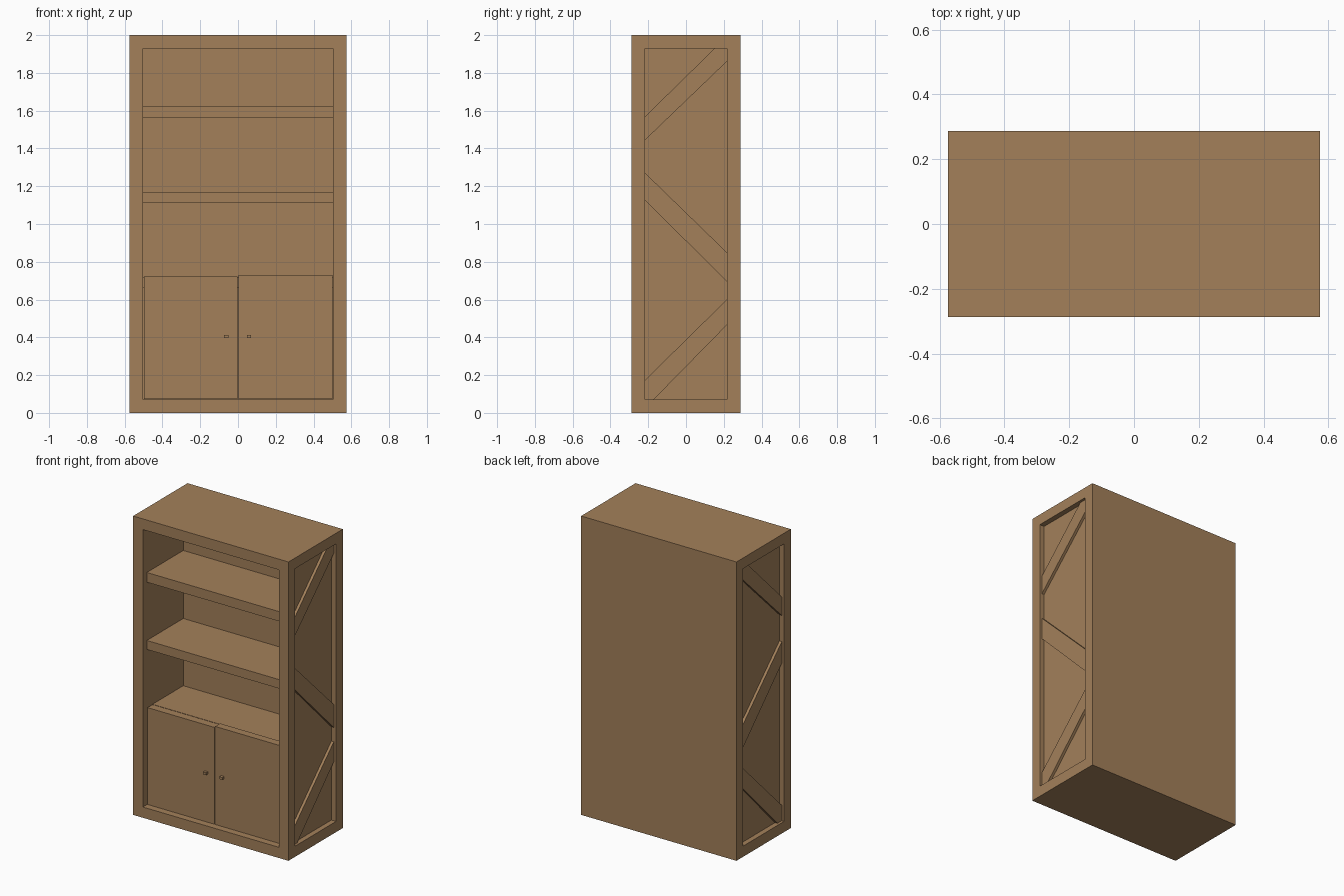
import bpy, bmesh
from mathutils import Vector

if "Cube" in bpy.data.objects:
    bpy.data.objects.remove(bpy.data.objects["Cube"])

wood = bpy.data.materials.new("brown wood")
wood.diffuse_color = (0.366, 0.216, 0.102, 1)
wood.use_nodes = True
wood.node_tree.nodes["Principled BSDF"].inputs["Base Color"].default_value = wood.diffuse_color


def finish(name, bm):
    bmesh.ops.recalc_face_normals(bm, faces=bm.faces)
    mesh = bpy.data.meshes.new(name)
    bm.to_mesh(mesh)
    bm.free()
    mesh.materials.append(wood)
    obj = bpy.data.objects.new(name, mesh)
    bpy.context.collection.objects.link(obj)
    return obj


def make_box(bm, lo, hi):
    cube = bmesh.ops.create_cube(bm, size=1)
    for v in cube["verts"]:
        v.co = Vector([lo[i] + (v.co[i] + 0.5) * (hi[i] - lo[i]) for i in range(3)])


def box(name, lo, hi):
    bm = bmesh.new()
    make_box(bm, lo, hi)
    return finish(name, bm)


# Carcass: one block with a deep front opening and shallow side recesses
W, D, H, FRAME = 0.575, 0.2875, 2.0, 0.0715
RECESS = 0.035
bm = bmesh.new()
make_box(bm, (-W, -D, 0), (W, D, H))
for direction, depth in (((0, -1, 0), 0.428), ((1, 0, 0), RECESS), ((-1, 0, 0), RECESS)):
    n = Vector(direction)
    bm.normal_update()
    face = max(bm.faces, key=lambda f: (f.calc_center_median().dot(n)
                                        if f.normal.dot(n) > 0.9 else -9))
    bmesh.ops.inset_individual(bm, faces=[face], thickness=FRAME, use_even_offset=True)
    new = bmesh.ops.extrude_discrete_faces(bm, faces=[face])["faces"]
    bmesh.ops.translate(bm, verts=new[0].verts, vec=-n * depth)
finish("carcass", bm)

# Shelves
IN, BACK = W - FRAME, 0.142
for name, front, z0, z1 in (("upper_shelf", -0.245, 1.56, 1.625),
                            ("middle_shelf", -0.245, 1.11, 1.17),
                            ("cupboard_top", -0.185, 0.66, 0.72)):
    box(name, (-IN, front, z0), (IN, BACK, z1))

# Cupboard doors and knobs
for side, x0, x1, top, knob in (("left", -0.498, -0.003, 0.722, -0.062),
                                ("right", 0.003, 0.5, 0.73, 0.058)):
    box(side + "_door", (x0, -0.245, 0.074), (x1, -0.192, top))
    box(side + "_knob", (knob - 0.011, -0.265, 0.397), (knob + 0.011, -0.24, 0.413))

# Diagonal braces in the side recesses, outlines in (y, z)
Y = D - FRAME
TOP, BOTTOM = H - FRAME, FRAME
braces = {
    "upper_brace": [(-Y, 1.445), (Y, 1.86), (Y, TOP), (0.15, TOP), (-Y, 1.57)],
    "middle_brace": [(-Y, 1.125), (Y, 0.695), (Y, 0.85), (-Y, 1.27)],
    "lower_brace": [(-Y, BOTTOM), (-0.17, BOTTOM), (Y, 0.465), (Y, 0.60), (-Y, 0.175)],
}
for side, s in (("right", 1), ("left", -1)):
    for name, outline in braces.items():
        bm = bmesh.new()
        face = bm.faces.new([bm.verts.new((s * (W - RECESS), y, z)) for y, z in outline])
        new = bmesh.ops.extrude_face_region(bm, geom=[face])["geom"]
        bmesh.ops.translate(bm, verts=[g for g in new if isinstance(g, bmesh.types.BMVert)],
                            vec=(s * 0.018, 0, 0))
        finish(side + "_" + name, bm)
